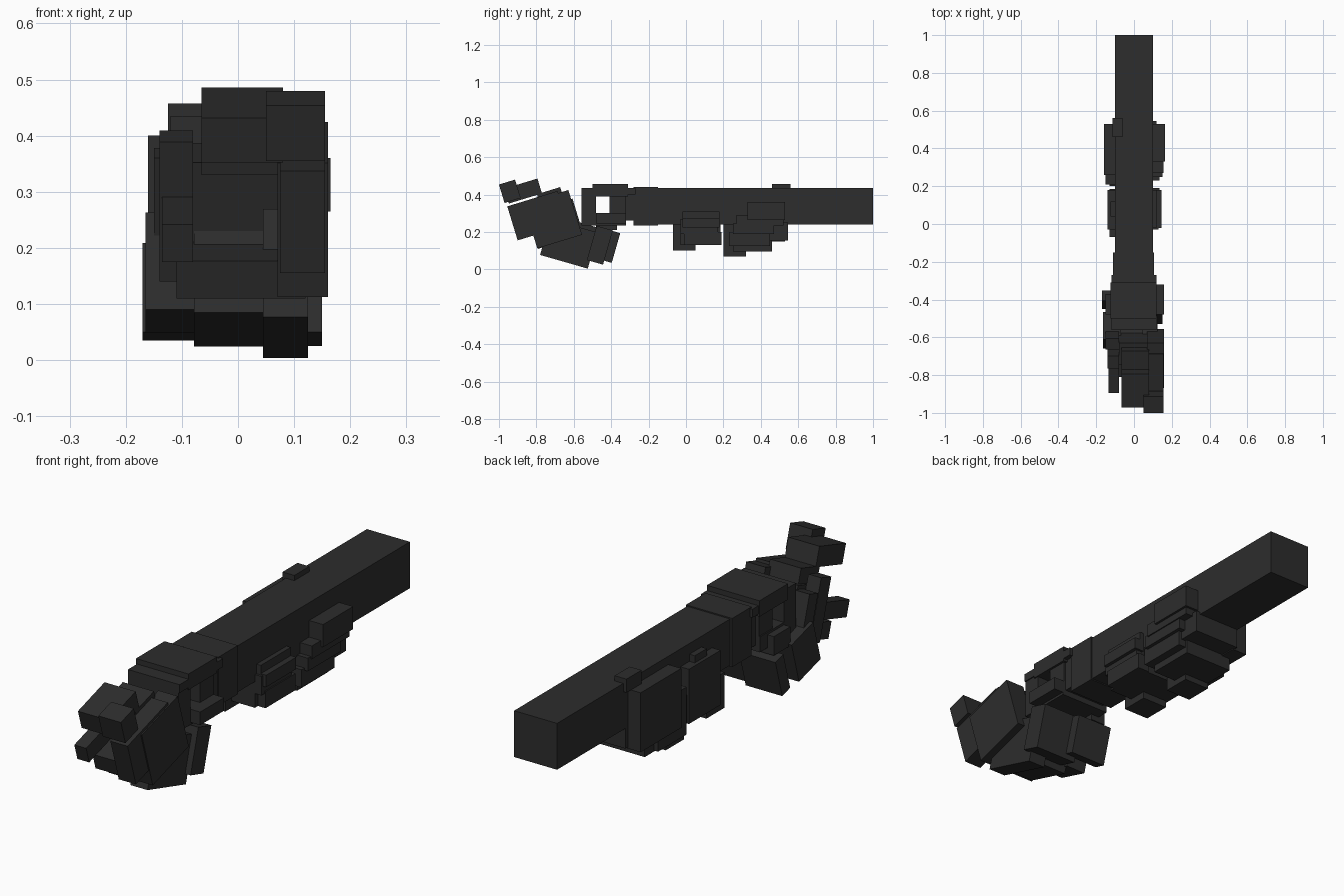
import bpy, math
from mathutils import Matrix, Vector

mat = bpy.data.materials.new("charcoal")
mat.diffuse_color = (0.026, 0.026, 0.026, 1)

QUAD = ((0, 3, 2, 1), (4, 5, 6, 7), (0, 1, 5, 4), (1, 2, 6, 5), (2, 3, 7, 6), (3, 0, 4, 7))


def tilted(name, x0, x1, y, z, length, height, angle=0):
    """Box whose lower front corner is (y, z), turned about x by angle degrees."""
    m = Matrix.Translation((0, y, z)) @ Matrix.Rotation(math.radians(angle), 4, 'X')
    base = [(x0, 0), (x1, 0), (x1, length), (x0, length)]
    verts = [m @ Vector((px, py, h)) for h in (0, height) for px, py in base]
    me = bpy.data.meshes.new(name)
    me.from_pydata(verts, [], QUAD)
    me.materials.append(mat)
    ob = bpy.data.objects.new(name, me)
    bpy.context.collection.objects.link(ob)
    return ob


def box(name, x0, x1, y0, y1, z0, z1):
    return tilted(name, x0, x1, y0, z0, y1 - y0, z1 - z0)


# barrel and collar
box("barrel", -.10, .10, -.28, 1.0, .24, .435)
box("collar", -.11, .105, -.28, -.15, .235, .44)
box("barrel_sight", -.115, -.06, .46, .56, .40, .457)

# open receiver frame
box("frame_top", -.12, .12, -.56, -.27, .40, .435)
box("frame_front_post", -.12, .115, -.56, -.48, .235, .402)
box("frame_rear_post", -.115, .11, -.41, -.32, .235, .402)
box("frame_neck", -.10, .10, -.33, -.27, .26, .415)
box("frame_floor", -.12, .115, -.50, -.32, .235, .30)
box("frame_cap", -.125, .12, -.50, -.31, .39, .457)
box("trigger_block", .08, .16, -.48, -.32, .245, .30)
box("trigger_block_left", -.15, -.08, -.48, -.37, .21, .29)

# rear grip, leaning back
UP = 17
tilted("rear_knob", .05, .155, -.97, .355, .09, .103, UP)
tilted("right_plate", .075, .155, -.90, .155, .28, .19, UP)
tilted("right_plate_lower", .07, .16, -.795, .112, .25, .25, UP)
tilted("top_slab", -.065, .08, -.947, .352, .185, .083, UP)
tilted("top_slab_rear", -.065, .08, -.775, .33, .13, .075, UP)
tilted("grip_wall", -.08, .08, -.69, .17, .12, .19, UP)
tilted("grip_floor", -.11, .12, -.79, .11, .23, .07, UP)
tilted("left_strut", -.14, -.08, -.69, .14, .07, .26, UP)
tilted("left_strut_rear", -.15, -.08, -.60, .15, .06, .22, UP)
tilted("left_lower_bar", -.135, -.08, -.875, .175, .20, .07, UP)

# lower grip, leaning forward
DOWN = -16
tilted("lower_right_block", .045, .125, -.78, .077, .265, .20, DOWN)
tilted("lower_middle_block", -.078, .05, -.75, .085, .22, .17, DOWN)
tilted("lower_left_block", -.165, -.07, -.66, .09, .15, .18, DOWN)
tilted("lower_rear_block", -.05, .15, -.53, .05, .09, .19, DOWN)
tilted("rear_finger", -.17, .00, -.45, .05, .055, .165, DOWN)

# two side grips wrapped around the barrel
box("grip_a_left_plate", -.14, -.09, -.03, .18, .13, .36)
box("grip_a_left_ridge", -.125, -.09, .04, .12, .34, .39)
box("grip_a_foot", -.13, -.01, -.07, .05, .10, .25)
box("grip_a_base", -.13, .10, -.03, .185, .13, .25)
box("grip_a_right_low", .08, .135, -.01, .19, .13, .20)
box("grip_a_right_mid", .08, .13, -.03, .17, .19, .27)
box("grip_a_right_bar", .08, .145, -.02, .18, .225, .275)
box("grip_a_right_top", .08, .12, -.02, .18, .26, .31)

box("grip_b_left_plate", -.16, -.09, .26, .53, .15, .40)
box("grip_b_left_front", -.15, -.09, .21, .40, .10, .30)
box("grip_b_foot", -.13, -.01, .20, .32, .07, .25)
box("grip_b_base", -.13, .10, .25, .46, .095, .25)
box("grip_b_rear_base", -.10, .12, .40, .545, .155, .25)
box("grip_b_right_low", .08, .135, .23, .45, .125, .20)
box("grip_b_right_mid", .08, .15, .25, .47, .19, .245)
box("grip_b_right_bar", .08, .155, .27, .52, .235, .29)
box("grip_b_right_top", .08, .165, .33, .53, .265, .36)
